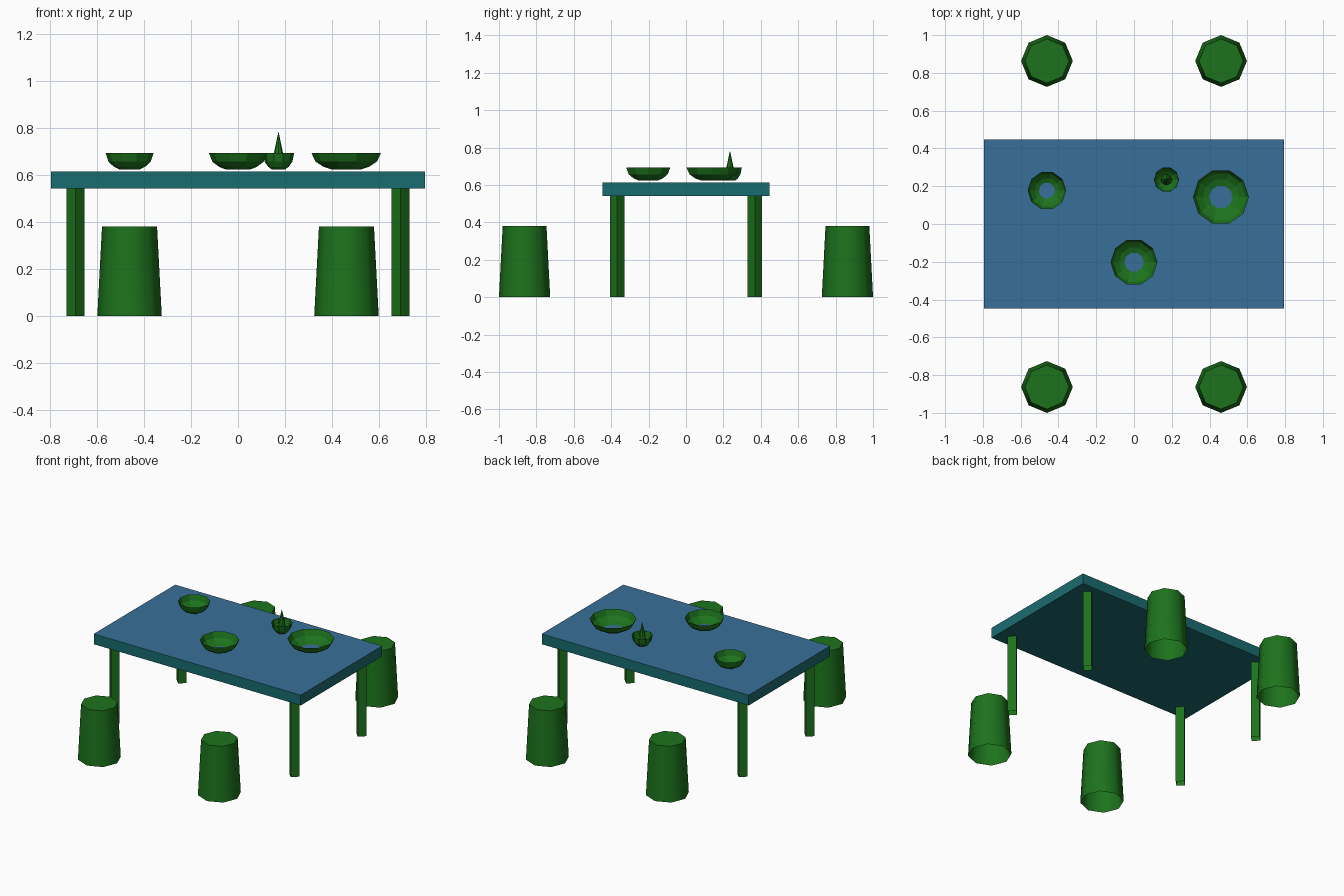
import bpy, bmesh, math

if "Cube" in bpy.data.objects:
    bpy.data.objects.remove(bpy.data.objects["Cube"])


def material(name, rgb):
    m = bpy.data.materials.new(name)
    m.diffuse_color = (*rgb, 1)
    m.use_nodes = True
    m.node_tree.nodes["Principled BSDF"].inputs["Base Color"].default_value = m.diffuse_color
    return m


GREEN = material("green", (0.012, 0.17, 0.012))
TEAL = material("teal", (0.01, 0.15, 0.16))
BLUE = material("blue", (0.04, 0.16, 0.32))


def finish(name, bm, mats, smooth=None):
    mesh = bpy.data.meshes.new(name)
    bm.to_mesh(mesh)
    bm.free()
    ob = bpy.data.objects.new(name, mesh)
    bpy.context.collection.objects.link(ob)
    for m in mats:
        mesh.materials.append(m)
    if smooth:
        bpy.ops.object.select_all(action='DESELECT')
        ob.select_set(True)
        bpy.context.view_layer.objects.active = ob
        bpy.ops.object.shade_smooth_by_angle(angle=math.radians(smooth))
    return ob


def lathe(name, x, y, profile, sides, cap_top=False, base_mat=None, smooth=None):
    """Stack of polygon rings (radius, z), listed from bottom to top."""
    bm = bmesh.new()
    rings = []
    for r, z in profile:
        rings.append([bm.verts.new((x + r * math.cos(2 * math.pi * i / sides),
                                    y + r * math.sin(2 * math.pi * i / sides), z))
                      for i in range(sides)])
    for a, b in zip(rings, rings[1:]):
        for i in range(sides):
            j = (i + 1) % sides
            bm.faces.new((a[i], a[j], b[j], b[i]))
    if cap_top:
        bm.faces.new(rings[-1])
    mats = [GREEN]
    if base_mat:
        mats.append(base_mat)
        bm.faces.new(rings[0]).material_index = 1
    return finish(name, bm, mats, smooth)


# Table top: slab with teal edges and a blue upper face
bm = bmesh.new()
bmesh.ops.create_cube(bm, size=1)
for v in bm.verts:
    v.co.x *= 1.59
    v.co.y *= 0.894
    v.co.z = 0.578 + v.co.z * 0.072
bm.normal_update()
for f in bm.faces:
    f.material_index = 1 if f.normal.z > 0.5 else 0
finish("table_top", bm, [TEAL, BLUE])

# Four-sided table legs and tapered octagonal stools, one per corner
for sx, xn in ((-1, "left"), (1, "right")):
    for sy, yn in ((-1, "front"), (1, "back")):
        lathe(f"table_leg_{yn}_{xn}", sx * 0.69, sy * 0.368,
              [(0.0385, 0), (0.0385, 0.545)], 4)
        lathe(f"stool_{yn}_{xn}", sx * 0.461, sy * 0.863,
              [(0.137, 0), (0.117, 0.381)], 8, cap_top=True, smooth=50)


# Thin-walled bowls on the table
def bowl(name, x, y, r, base_mat=None):
    lathe(name, x, y, [(0.42 * r, 0.623), (0.65 * r, 0.634),
                       (0.88 * r, 0.656), (r, 0.693)], 10, base_mat=base_mat)


bowl("small_bowl", -0.461, 0.177, 0.102, BLUE)
bowl("medium_bowl", 0.0, -0.202, 0.124, BLUE)
bowl("large_bowl", 0.46, 0.143, 0.148, BLUE)

# Cup with a pointed spike standing inside
bowl("spike_cup", 0.172, 0.235, 0.067, GREEN)
lathe("spike", 0.172, 0.235, [(0.03, 0.624), (0.019, 0.694), (0.001, 0.78)], 8, cap_top=True)
